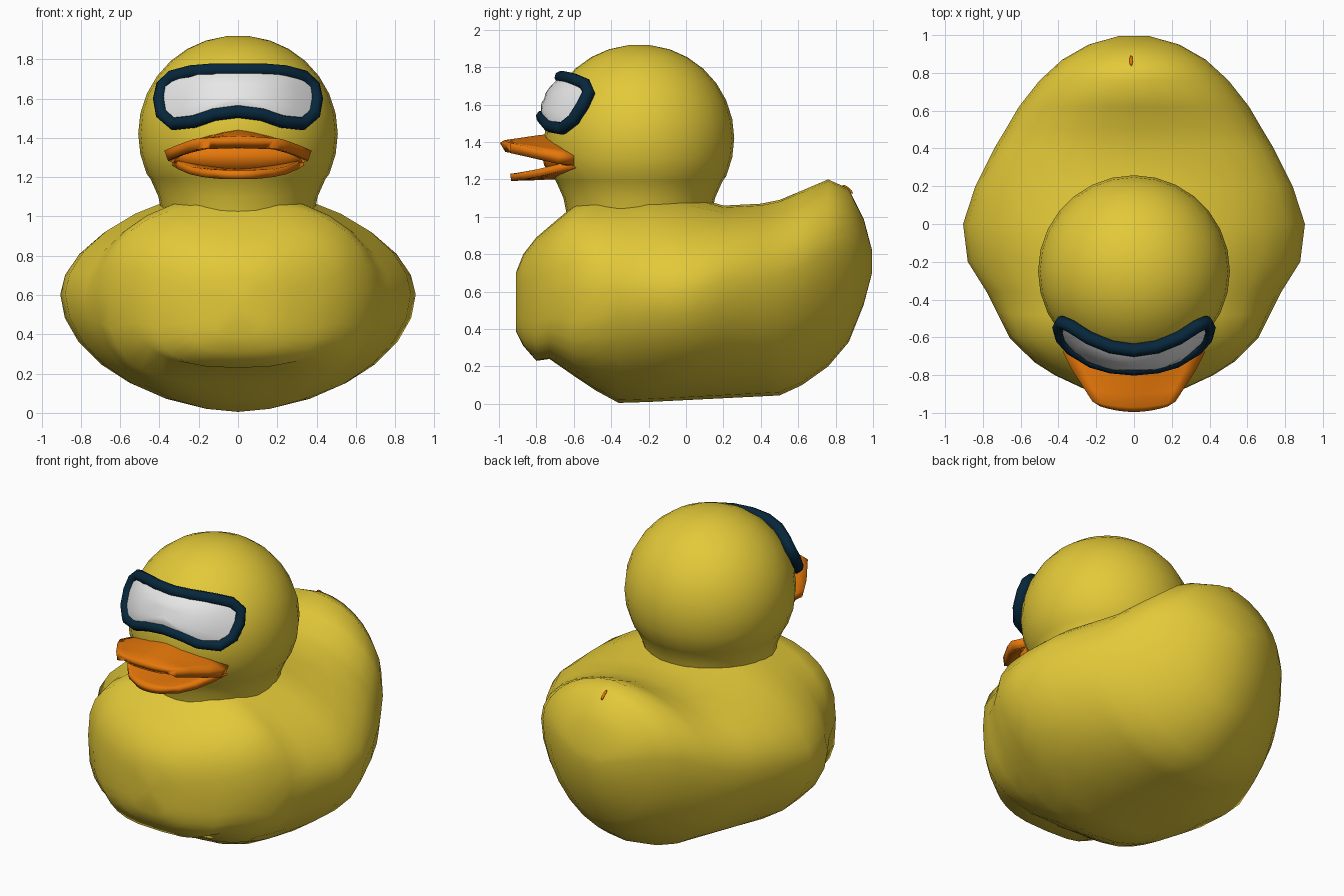
import bpy, bmesh, math
from mathutils import Vector

if "Cube" in bpy.data.objects:
    bpy.data.objects.remove(bpy.data.objects["Cube"])


def material(name, rgb):
    m = bpy.data.materials.new(name)
    m.use_nodes = True
    m.diffuse_color = (*rgb, 1)
    bsdf = m.node_tree.nodes["Principled BSDF"]
    bsdf.inputs["Base Color"].default_value = (*rgb, 1)
    bsdf.inputs["Roughness"].default_value = 0.6
    return m


yellow = material("yellow", (0.77, 0.585, 0.04))
orange = material("orange", (0.79, 0.185, 0.003))
navy = material("navy blue", (0.002, 0.02, 0.044))
white = material("lens white", (0.8, 0.8, 0.8))


def loft(name, rows, mat, closed=True, cap_start=False, cap_end=False, angle=60):
    """Skin a list of equally long point rows, optionally capped with fans."""
    bm = bmesh.new()
    grid = [[bm.verts.new(p) for p in row] for row in rows]
    n = len(rows[0])
    for a, b in zip(grid, grid[1:]):
        for i in range(n if closed else n - 1):
            j = (i + 1) % n
            bm.faces.new((a[i], a[j], b[j], b[i]))
    for use, ring in ((cap_start, grid[0]), (cap_end, grid[-1])):
        if use:
            hub = bm.verts.new(sum((v.co for v in ring), Vector()) / n)
            for i in range(n):
                bm.faces.new((ring[i], ring[(i + 1) % n], hub))
    bmesh.ops.recalc_face_normals(bm, faces=bm.faces)
    mesh = bpy.data.meshes.new(name)
    bm.to_mesh(mesh)
    bm.free()
    obj = bpy.data.objects.new(name, mesh)
    bpy.context.collection.objects.link(obj)
    mesh.materials.append(mat)
    smooth(obj, angle)
    return obj


def smooth(obj, angle):
    bpy.ops.object.select_all(action="DESELECT")
    obj.select_set(True)
    bpy.context.view_layer.objects.active = obj
    bpy.ops.object.shade_smooth_by_angle(angle=math.radians(angle))


# Body: sections along y as (y, bottom, top, half width)
sections = [
    (-0.91, 0.39, 0.70, 0.13), (-0.87, 0.31, 0.80, 0.27), (-0.80, 0.23, 0.89, 0.42),
    (-0.73, 0.24, 0.95, 0.53), (-0.60, 0.15, 1.06, 0.66), (-0.48, 0.07, 1.11, 0.72),
    (-0.36, 0.005, 1.13, 0.78), (-0.20, 0.01, 1.14, 0.88), (0.0, 0.02, 1.12, 0.905),
    (0.20, 0.03, 1.06, 0.84), (0.40, 0.04, 1.07, 0.74), (0.50, 0.045, 1.09, 0.68),
    (0.62, 0.10, 1.14, 0.61), (0.76, 0.20, 1.20, 0.50), (0.87, 0.33, 1.15, 0.38),
    (0.95, 0.53, 0.99, 0.24), (0.995, 0.70, 0.82, 0.08),
]


def clamp(t):
    return max(0, min(1, t))


def body_ring(y, low, high, width, count=28):
    # the chest is square and full, the flanks bulge high towards the tail
    chest, rear = clamp((-0.38 - y) / 0.22), clamp(y / 0.2)
    tail = clamp((y - 0.45) / 0.3)
    mid = low + (0.53 + 0.08 * rear - 0.03 * chest) * (high - low)
    ring = []
    for i in range(count):
        a = math.tau * i / count
        c, s = math.cos(a), math.sin(a)
        if s > 0:
            height, power = high - mid, 1.1 - 0.35 * chest - 0.15 * rear + 0.15 * tail
        else:
            height, power = mid - low, 1.05 - 0.4 * chest
        ring.append((width * math.copysign(abs(c) ** power, c), y,
                     mid + height * math.copysign(abs(s) ** power, s)))
    return ring


loft("body", [body_ring(*s) for s in sections], yellow, cap_start=True, cap_end=True)

# Head and neck: one turned profile that runs straight down into the shoulders
HEAD = Vector((0, -0.25, 1.42))
profile = [(0.5 * math.sin(math.radians(d)) + 0.008, HEAD.z + 0.5 * math.cos(math.radians(d)))
           for d in range(6, 116, 12)]
profile += [(0.445, 1.19), (0.405, 1.10), (0.385, 1.0)]
loft("head", [[(r * math.cos(math.tau * i / 28), HEAD.y + r * math.sin(math.tau * i / 28), z)
               for i in range(28)] for r, z in profile], yellow, cap_start=True)

# Goggles: half outline mirrored, then laid onto the curve of the head
half = [(0, 1.745), (0.12, 1.745), (0.24, 1.735), (0.335, 1.71), (0.385, 1.665), (0.398, 1.60),
        (0.385, 1.52), (0.33, 1.472), (0.22, 1.485), (0.12, 1.52), (0, 1.535)]
outline = half + [(-x, z) for x, z in half[-2:0:-1]]


def on_head(x, z, radius):
    depth = radius ** 2 - x ** 2 - (z - HEAD.z) ** 2
    return Vector((x, HEAD.y - math.sqrt(max(depth, 0.01)), z))


path = [on_head(x, z, 0.53) for x, z in outline]
frame_rings = []
for i, p in enumerate(path):
    along = (path[(i + 1) % len(path)] - path[i - 1]).normalized()
    out = (p - HEAD).normalized()
    side = along.cross(out).normalized()
    frame_rings.append([p + side * 0.034 * math.cos(math.tau * k / 8)
                        + out * 0.036 * math.sin(math.tau * k / 8) for k in range(8)])
loft("goggle_frame", frame_rings + [frame_rings[0]], navy)

CENTRE_Z = 1.635
lens_rings = [[on_head(x * t, CENTRE_Z + (z - CENTRE_Z) * t, 0.535 + 0.022 * (1 - t * t))
               for x, z in outline] for t in (1, 0.75, 0.5, 0.25)]
loft("goggle_lens", lens_rings, white, cap_end=True)


# Beak: bent sheets, rows as (y, half width, centre height, edge height)
def beak_half(name, rows, thick, steps=10):
    points = []
    for y, w, zc, ze in rows:
        row = []
        for i in range(steps + 1):
            u = 2 * i / steps - 1
            # the rim pulls back towards the corners
            row.append((w * u, y + 0.03 * u * u, zc + (ze - zc) * abs(u) ** 1.3))
        points.append(row)
    obj = loft(name, points, orange, closed=False, angle=50)
    if obj.data.polygons[0].normal.z < 0:
        obj.data.flip_normals()
    mod = obj.modifiers.new("thickness", "SOLIDIFY")
    mod.thickness = thick
    mod.offset = -1


beak_half("upper_beak", [(-0.62, 0.35, 1.45, 1.325), (-0.71, 0.375, 1.445, 1.335),
                         (-0.80, 0.33, 1.435, 1.355), (-0.90, 0.265, 1.42, 1.38),
                         (-0.97, 0.22, 1.41, 1.395), (-0.995, 0.18, 1.395, 1.385)], 0.055)
beak_half("lower_beak", [(-0.62, 0.33, 1.245, 1.30), (-0.72, 0.30, 1.24, 1.28),
                         (-0.82, 0.245, 1.235, 1.255), (-0.90, 0.18, 1.235, 1.24),
                         (-0.94, 0.12, 1.23, 1.23)], 0.04)


def orange_ball(name, location, scale, tilt=0):
    bpy.ops.mesh.primitive_uv_sphere_add(segments=20, ring_count=10, location=location)
    ball = bpy.context.object
    ball.name = name
    ball.scale = scale
    ball.rotation_euler.x = tilt
    ball.data.materials.append(orange)
    smooth(ball, 60)


# Mouth: fills the back of the open beak
orange_ball("mouth", (0, -0.62, 1.305), (0.34, 0.145, 0.1))
# Small fleck lying on the slope of the tail
orange_ball("tail_fleck", (-0.015, 0.865, 1.147), (0.009, 0.035, 0.01), -0.7)
